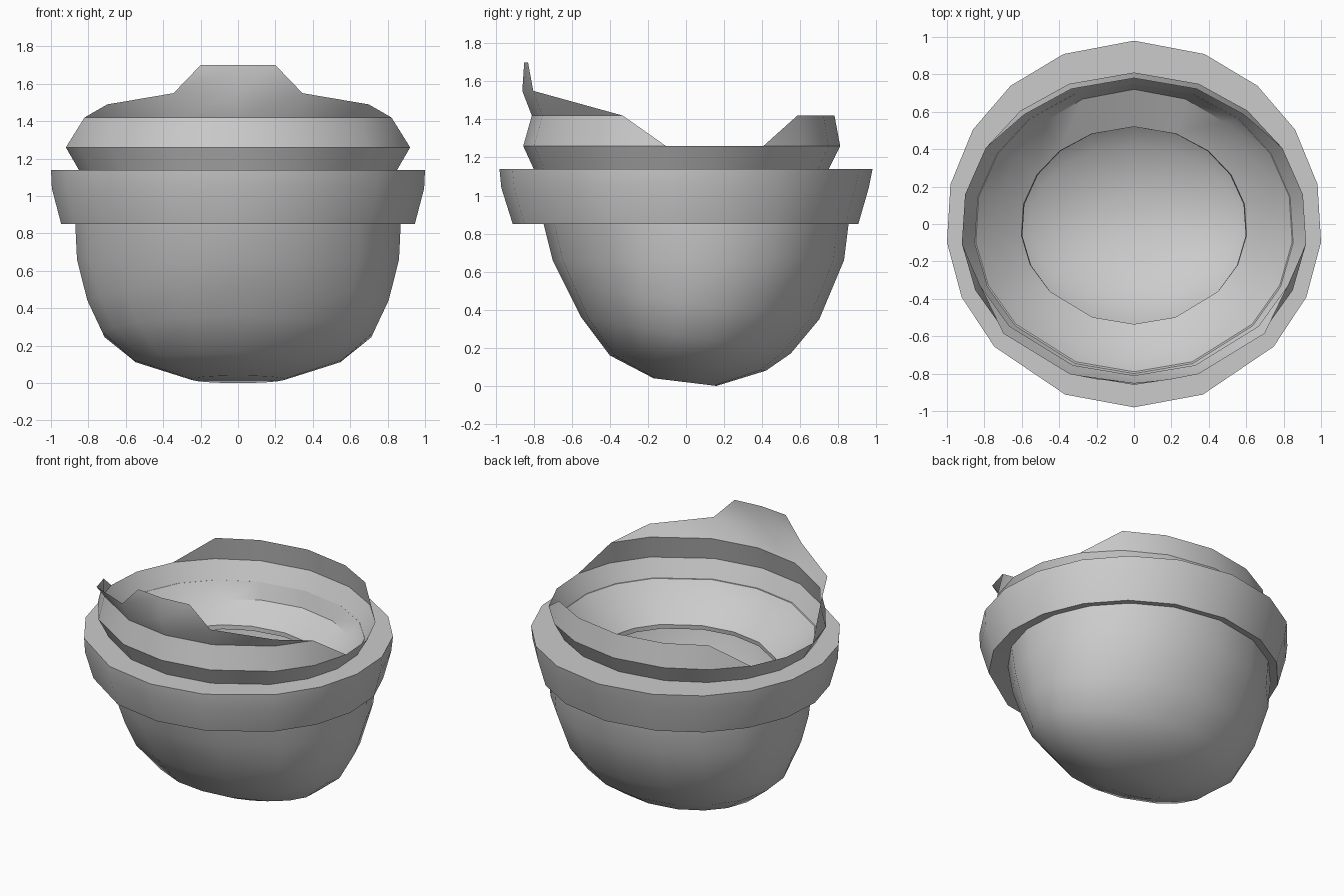
import bpy, bmesh, math

if "Cube" in bpy.data.objects:
    bpy.data.objects.remove(bpy.data.objects["Cube"])

# Column angles of one half, back (+y) to front (-y), mirrored to a full loop of 18
HALF = [90, 68, 49, 31, 12.5, -5.7, -23.5, -42, -68.5, -90]
ANGLES = HALF + [180 - a for a in HALF[-2:0:-1]]
N = len(ANGLES)


def ring(rx, front, back, pull=0.0):
    """Egg-shaped loop; front and back are (y, z) and z blends between them."""
    pts = []
    cy, ry = (front[0] + back[0]) / 2, (back[0] - front[0]) / 2
    for a in ANGLES:
        s, c = math.sin(math.radians(a)), math.cos(math.radians(a))
        t = (s + 1) / 2
        pts.append((rx * c, cy + ry * s, front[1] + (back[1] - front[1]) * t))
    return pts


def flat(rx, front, back, z):
    return ring(rx, (front, z), (back, z))


def loft(name, rows, cap=False, closed=False, quads_only=(), angle=35):
    """Skin the rows; missing points (None) leave triangles or gaps."""
    bm = bmesh.new()
    vs = [[bm.verts.new(p) if p else None for p in r] for r in rows]
    pairs = list(zip(vs, vs[1:])) + ([(vs[-1], vs[0])] if closed else [])
    for k, (lo, hi) in enumerate(pairs):
        for i in range(N):
            j = (i + 1) % N
            f = [v for v in (lo[j], lo[i], hi[i], hi[j]) if v]
            if len(f) == 4 or (len(f) == 3 and k not in quads_only):
                bm.faces.new(f)
    if cap:
        bm.faces.new(vs[0])
    bmesh.ops.recalc_face_normals(bm, faces=bm.faces)
    me = bpy.data.meshes.new(name)
    bm.to_mesh(me)
    bm.free()
    ob = bpy.data.objects.new(name, me)
    bpy.context.collection.objects.link(ob)
    bpy.ops.object.select_all(action='DESELECT')
    ob.select_set(True)
    bpy.context.view_layer.objects.active = ob
    bpy.ops.object.shade_smooth_by_angle(angle=math.radians(angle))
    return ob


# Rounded bowl, with a steeper front
loft("bowl", [
    ring(.25, (-.17, .04), (.16, .0)),
    ring(.56, (-.40, .16), (.42, .08)),
    ring(.73, (-.55, .36), (.55, .17)),
    ring(.81, (-.63, .52), (.70, .35)),
    ring(.865, (-.70, .66), (.83, .66)),
    ring(.875, (-.75, .86), (.855, .86)),
], cap=True, angle=50)

# Thick collar with a funnel-shaped inner lip
loft("collar", [
    flat(.60, -.54, .52, .90),
    flat(.95, -.91, .905, .85),
    flat(1.0, -.97, .96, 1.04),
    flat(1.005, -.98, .98, 1.14),
    flat(.85, -.79, .75, 1.14),
    flat(.735, -.71, .72, 1.03),
    flat(.605, -.535, .52, .93),
], closed=True)

# Collar-top crown: low at the sides, raised behind, peaked in front
waist = flat(.855, -.80, .75, 1.14)
bulge = flat(.925, -.855, .81, 1.26)
crease = flat(.895, -.81, .78, 1.42)
brow = flat(.94, -.86, .80, 1.55)
peak = [None] * N
for i, a in enumerate(ANGLES):
    s = math.sin(math.radians(a))
    if -.3 < s < .6:
        crease[i] = None
    if s > -.6:
        brow[i] = None
    elif s > -.8:
        brow[i] = (*brow[i][:2], 1.49)
    else:
        x, y, z = brow[i]
        side = 0 if abs(x) < .01 else math.copysign(.2, x)
        peak[i] = (side, -.85 + abs(side) * .1, 1.70)
loft("crown", [waist, bulge, crease, brow, peak], quads_only=(3,), angle=32)
